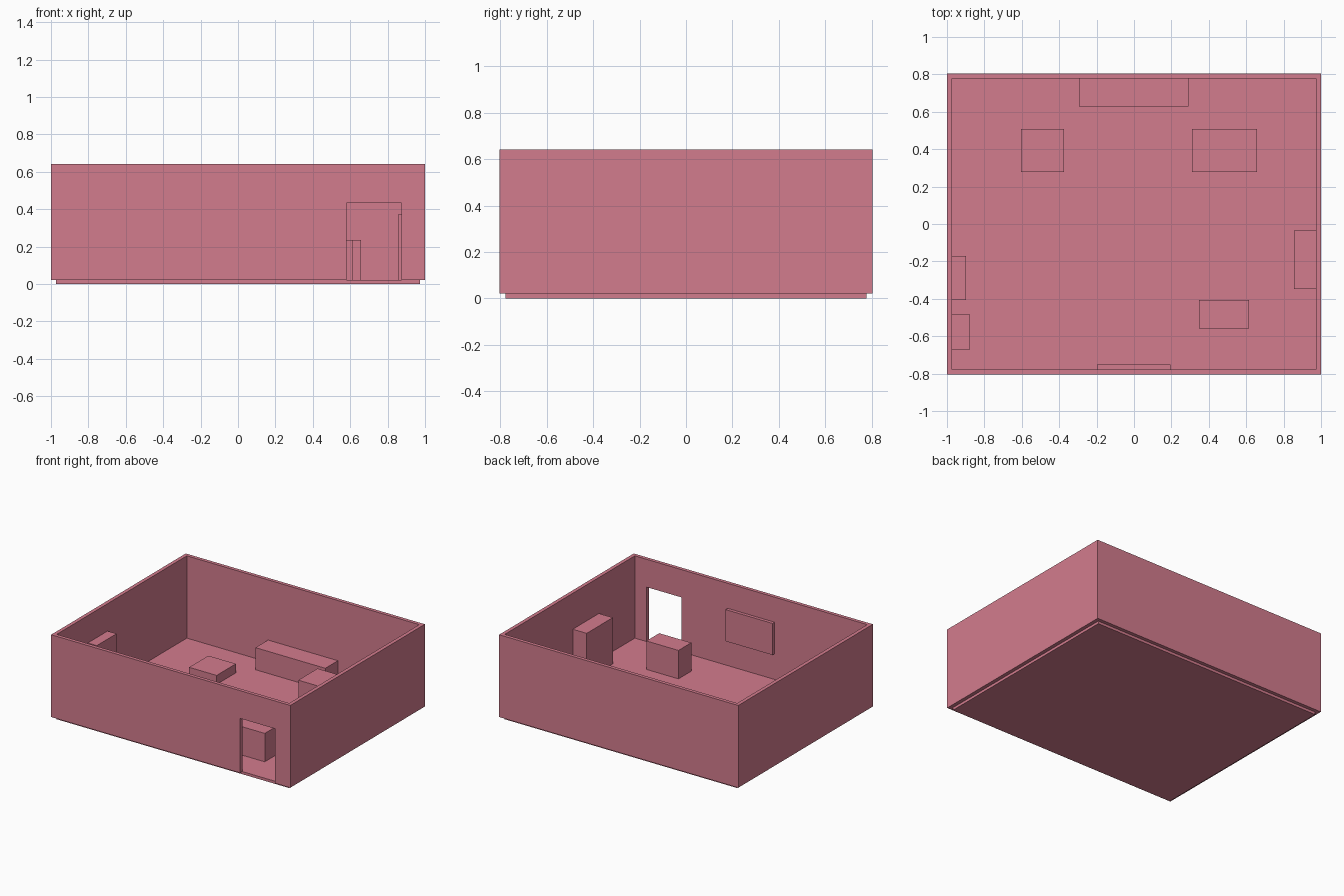
import bpy

if "Cube" in bpy.data.objects:
    bpy.data.objects.remove(bpy.data.objects["Cube"])

pink = bpy.data.materials.new("rose")
pink.diffuse_color = (0.65, 0.2, 0.27, 1)
pink.use_nodes = True
pink.node_tree.nodes["Principled BSDF"].inputs["Base Color"].default_value = pink.diffuse_color


def box(name, x0, x1, y0, y1, z0, z1):
    """Axis-aligned box from its limits."""
    bpy.ops.mesh.primitive_cube_add(size=1)
    ob = bpy.context.object
    ob.name = name
    mid = ((x0 + x1) / 2, (y0 + y1) / 2, (z0 + z1) / 2)
    size = (x1 - x0, y1 - y0, z1 - z0)
    for v in ob.data.vertices:
        v.co = [m + c * s for m, c, s in zip(mid, v.co, size)]
    ob.data.materials.append(pink)
    return ob


def cut(target, cutter):
    """Subtract the cutter and remove it."""
    cutter.hide_render = True
    mod = target.modifiers.new("cut", 'BOOLEAN')
    mod.operation = 'DIFFERENCE'
    mod.solver = 'EXACT'
    mod.object = cutter
    bpy.context.view_layer.objects.active = target
    bpy.ops.object.modifier_apply(modifier=mod.name)
    bpy.data.objects.remove(cutter)


FLOOR, TOP = 0.02, 0.642
IX, IY = 0.972, 0.777  # inner faces of the walls

# Floor slab and open-topped walls with a doorway
box("floor", -IX, IX, -IY, IY, 0, FLOOR)
walls = box("walls", -1, 1, -0.804, 0.804, FLOOR, TOP)
cut(walls, box("room_cutter", -IX, IX, -IY, IY, -0.5, 1))
cut(walls, box("door_cutter", 0.58, 0.873, -0.9, -0.7, -0.5, 0.432))

# Furniture standing on the floor: x range, y range, top height
furniture = {
    "sideboard": (-0.293, 0.291, 0.627, IY, 0.187),
    "low_table": (-0.604, -0.374, 0.279, 0.509, 0.088),
    "desk": (0.309, 0.657, 0.279, 0.509, 0.235),
    "bookcase": (0.856, IX, -0.348, -0.036, 0.37),
    "counter": (0.348, 0.616, -0.56, -0.407, 0.235),
    "tall_cabinet": (-IX, -0.897, -0.405, -0.17, 0.435),
    "small_cabinet": (-IX, -0.876, -0.672, -0.485, 0.25),
}
for name, (x0, x1, y0, y1, z1) in furniture.items():
    box(name, x0, x1, y0, y1, FLOOR, z1)

# Panel hung on the inside of the front wall
box("wall_panel", -0.197, 0.196, -IY, -0.752, 0.214, 0.453)
